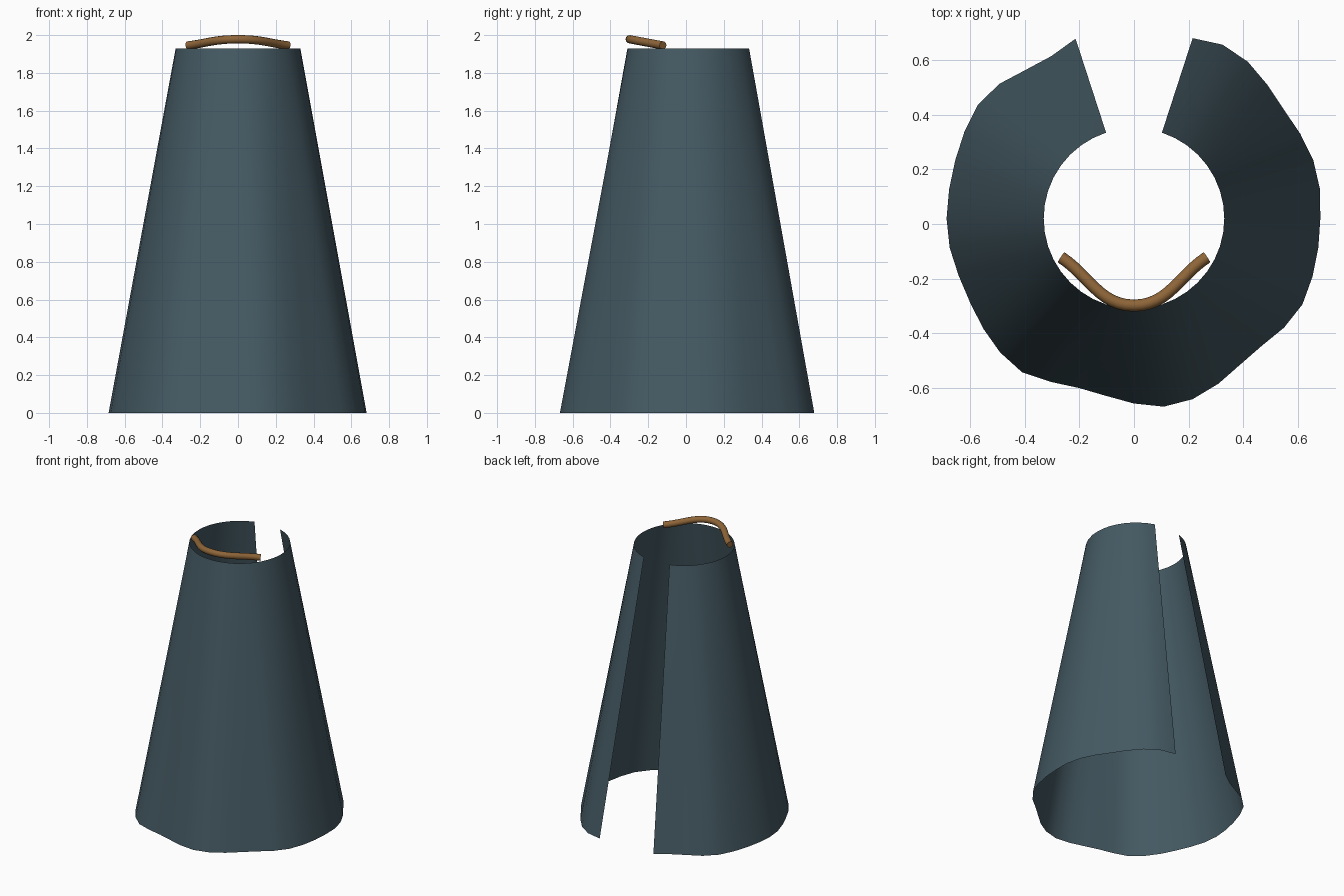
import bpy, bmesh, math

if "Cube" in bpy.data.objects:
    bpy.data.objects.remove(bpy.data.objects["Cube"])


def material(name, rgb):
    m = bpy.data.materials.new(name)
    m.diffuse_color = (*rgb, 1)
    m.use_nodes = True
    m.node_tree.nodes["Principled BSDF"].inputs["Base Color"].default_value = m.diffuse_color
    return m


SLATE = material("slate blue cloth", (0.058, 0.100, 0.123))
BRONZE = material("bronze", (0.27, 0.13, 0.040))

TOP_Z, TOP_R, CENTRE_Y, ROWS = 1.93, 0.33, 0.02, 10

# Hem radius every 9 degrees, from the right edge of the back opening round to the left
HEM = [0.693, 0.713, 0.708, 0.690, 0.677, 0.682, 0.689, 0.688, 0.681, 0.682, 0.686,
       0.691, 0.678, 0.659, 0.660, 0.678, 0.694, 0.696, 0.676, 0.656, 0.651, 0.670,
       0.695, 0.692, 0.682, 0.673, 0.674, 0.682, 0.685, 0.684, 0.687, 0.696, 0.706,
       0.696, 0.672, 0.666, 0.691]

# Cape: open sheet lofted from the round collar to the wavy hem
bm = bmesh.new()
grid = []
for i, hem_r in enumerate(HEM):
    a = math.radians(18 + 9 * i)
    column = []
    for j in range(ROWS + 1):
        t = j / ROWS
        r = hem_r + (TOP_R - hem_r) * t
        column.append(bm.verts.new((r * math.sin(a), CENTRE_Y + r * math.cos(a), TOP_Z * t)))
    grid.append(column)
for c, d in zip(grid, grid[1:]):
    for j in range(ROWS):
        bm.faces.new((c[j], c[j + 1], d[j + 1], d[j])).smooth = True
me = bpy.data.meshes.new("cape")
bm.to_mesh(me)
bm.free()
me.materials.append(SLATE)
bpy.context.collection.objects.link(bpy.data.objects.new("cape", me))

# Collar clasp: bent round bar across the front of the neck
cu = bpy.data.curves.new("collar_clasp", 'CURVE')
cu.dimensions = '3D'
cu.bevel_depth = 0.022
cu.bevel_resolution = 4
cu.use_fill_caps = True
sp = cu.splines.new('BEZIER')
sp.resolution_u = 12
sp.bezier_points.add(2)
for p, co in zip(sp.bezier_points, [(-0.266, -0.122, 1.945), (0, -0.298, 1.978), (0.266, -0.122, 1.945)]):
    p.co = co
    p.handle_left_type = p.handle_right_type = 'AUTO'
cu.materials.append(BRONZE)
clasp = bpy.data.objects.new("collar_clasp", cu)
bpy.context.collection.objects.link(clasp)
bpy.context.view_layer.objects.active = clasp
clasp.select_set(True)
bpy.ops.object.convert(target='MESH')
bpy.ops.object.shade_smooth_by_angle(angle=math.radians(40))
